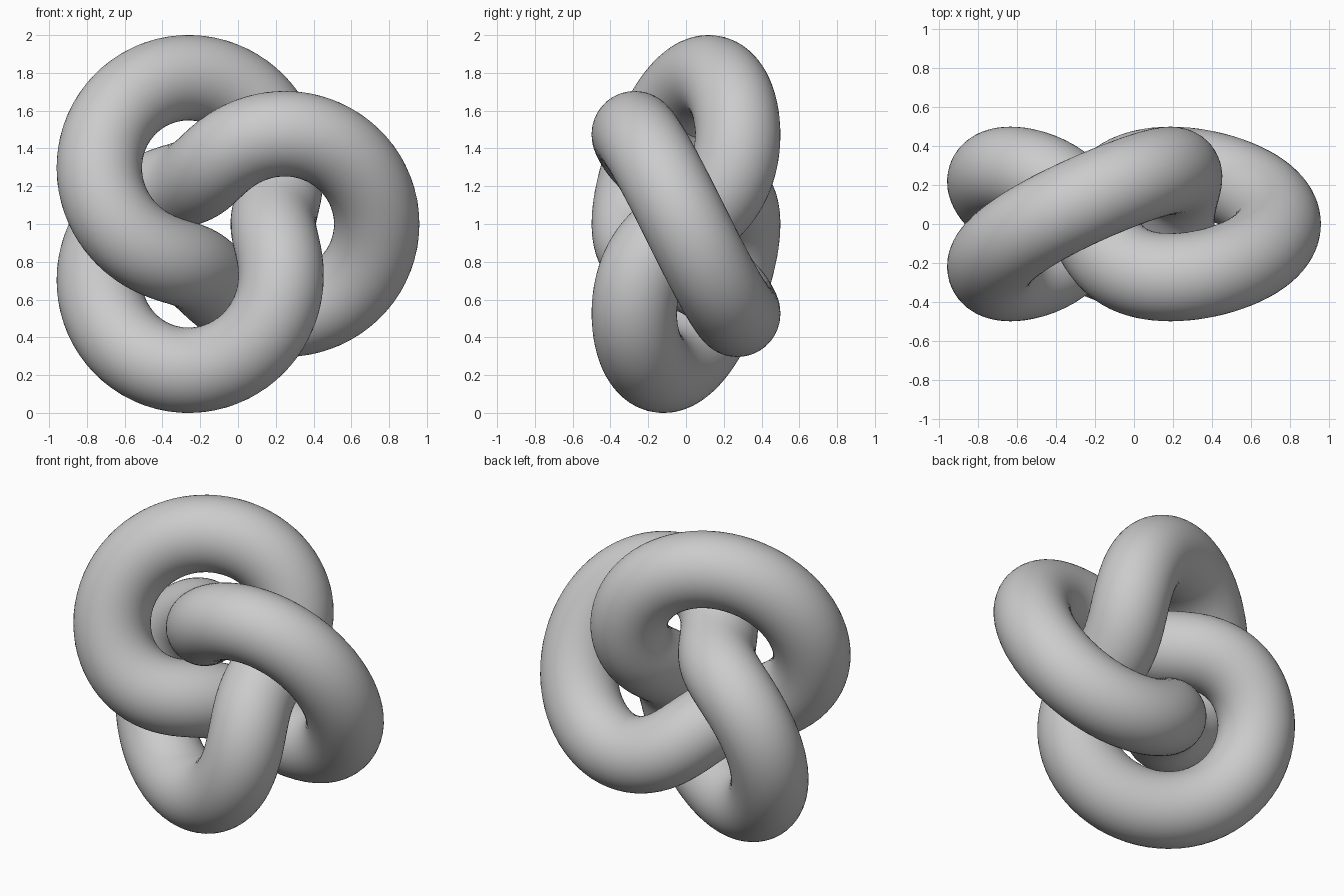
import bpy
import bmesh
from math import sin, cos, tau
from mathutils import Vector

cube = bpy.data.objects.get("Cube")
if cube:
    bpy.data.objects.remove(cube, do_unlink=True)

SCALE = 0.2738     # minor radius of the guiding torus
TUBE = 0.2262      # thickness of the rope
CENTRE = Vector((-0.087, 0, 1))
STEPS, SIDES = 240, 40


def path(t):
    """Trefoil path wound on a torus, standing upright in the xz plane."""
    r = SCALE * (2 + cos(3 * t))
    return CENTRE + Vector((r * cos(2 * t), -SCALE * sin(3 * t), r * sin(2 * t)))


def ring(bm, t):
    """Circular cross-section, framed by the torus normal."""
    tangent = (path(t + 0.001) - path(t - 0.001)).normalized()
    normal = Vector((cos(3 * t) * cos(2 * t), -sin(3 * t), cos(3 * t) * sin(2 * t)))
    normal = (normal - tangent * normal.dot(tangent)).normalized()
    side = tangent.cross(normal)
    angles = [tau * k / SIDES for k in range(SIDES)]
    return [bm.verts.new(path(t) + TUBE * (cos(a) * normal + sin(a) * side)) for a in angles]


# Rope material
grey = bpy.data.materials.new("light grey")
grey.use_nodes = True
colour = (0.6, 0.6, 0.6, 1)
grey.diffuse_color = colour
grey.node_tree.nodes["Principled BSDF"].inputs["Base Color"].default_value = colour

# Closed knotted tube
bm = bmesh.new()
rings = [ring(bm, tau * i / STEPS) for i in range(STEPS)]
for i in range(STEPS):
    a, b = rings[i - 1], rings[i]
    for k in range(SIDES):
        bm.faces.new((a[k - 1], a[k], b[k], b[k - 1])).smooth = True
bmesh.ops.recalc_face_normals(bm, faces=bm.faces)
mesh = bpy.data.meshes.new("knot_tube")
bm.to_mesh(mesh)
bm.free()
mesh.materials.append(grey)
knot = bpy.data.objects.new("knot_tube", mesh)
bpy.context.collection.objects.link(knot)
